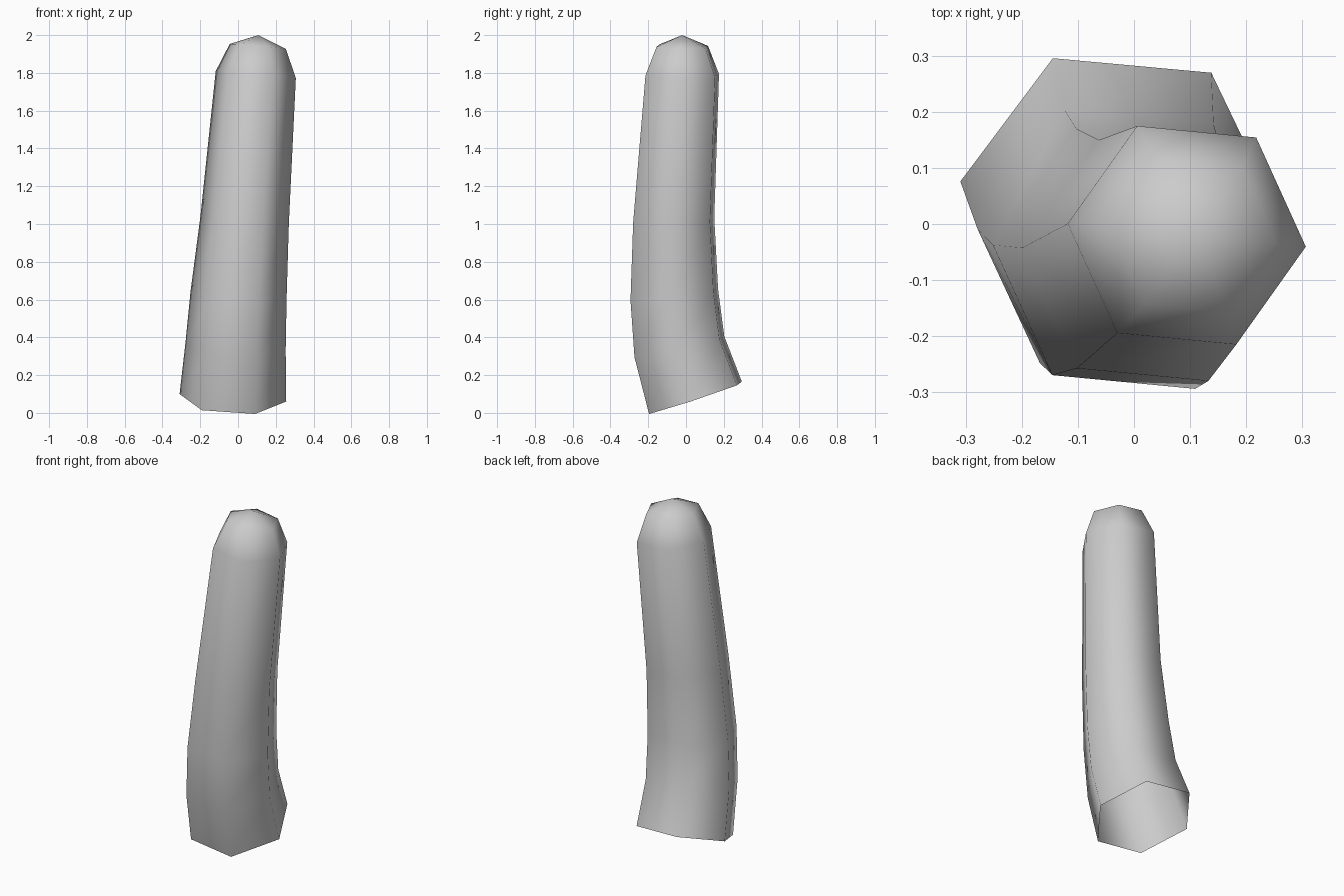
import bpy, bmesh, math

if "Cube" in bpy.data.objects:
    bpy.data.objects.remove(bpy.data.objects["Cube"])

# Spine stations: centre x, y, z, radius, tilt in x, tilt in y
stations = [
    (-0.027, 0.050, 0.080, 0.284, -0.04, 0.33),
    (-0.013, -0.035, 0.350, 0.267, -0.05, 0.21),
    (0.003, -0.062, 0.625, 0.256, -0.06, 0.10),
    (0.035, -0.065, 1.020, 0.236, -0.08, 0.02),
    (0.094, -0.020, 1.790, 0.214, -0.09, -0.02),
    (0.105, -0.020, 1.940, 0.150, -0.09, -0.02),
]
SIDES = 6
TURN = math.radians(-5.5)

bm = bmesh.new()


def ring(cx, cy, cz, r, tx, ty):
    """Hexagonal cross-section lying in a tilted plane."""
    sx, sy = 1 / math.hypot(1, tx), 1 / math.hypot(1, ty)
    verts = []
    for i in range(SIDES):
        a = TURN + i * math.tau / SIDES
        dx, dy = r * math.cos(a) * sx, r * math.sin(a) * sy
        verts.append(bm.verts.new((cx + dx, cy + dy, cz + tx * dx + ty * dy)))
    return verts


# Tube walls, open at the base
rings = [ring(*s) for s in stations]
for low, high in zip(rings, rings[1:]):
    for i in range(SIDES):
        j = (i + 1) % SIDES
        bm.faces.new((low[i], low[j], high[j], high[i]))

# Rounded tip
tip = bm.verts.new((0.108, -0.02, 2.0))
for i in range(SIDES):
    bm.faces.new((rings[-1][i], rings[-1][(i + 1) % SIDES], tip))

for f in bm.faces:
    f.smooth = True
mesh = bpy.data.meshes.new("curved_finger")
bm.to_mesh(mesh)
bm.free()
finger = bpy.data.objects.new("curved_finger", mesh)
bpy.context.collection.objects.link(finger)
